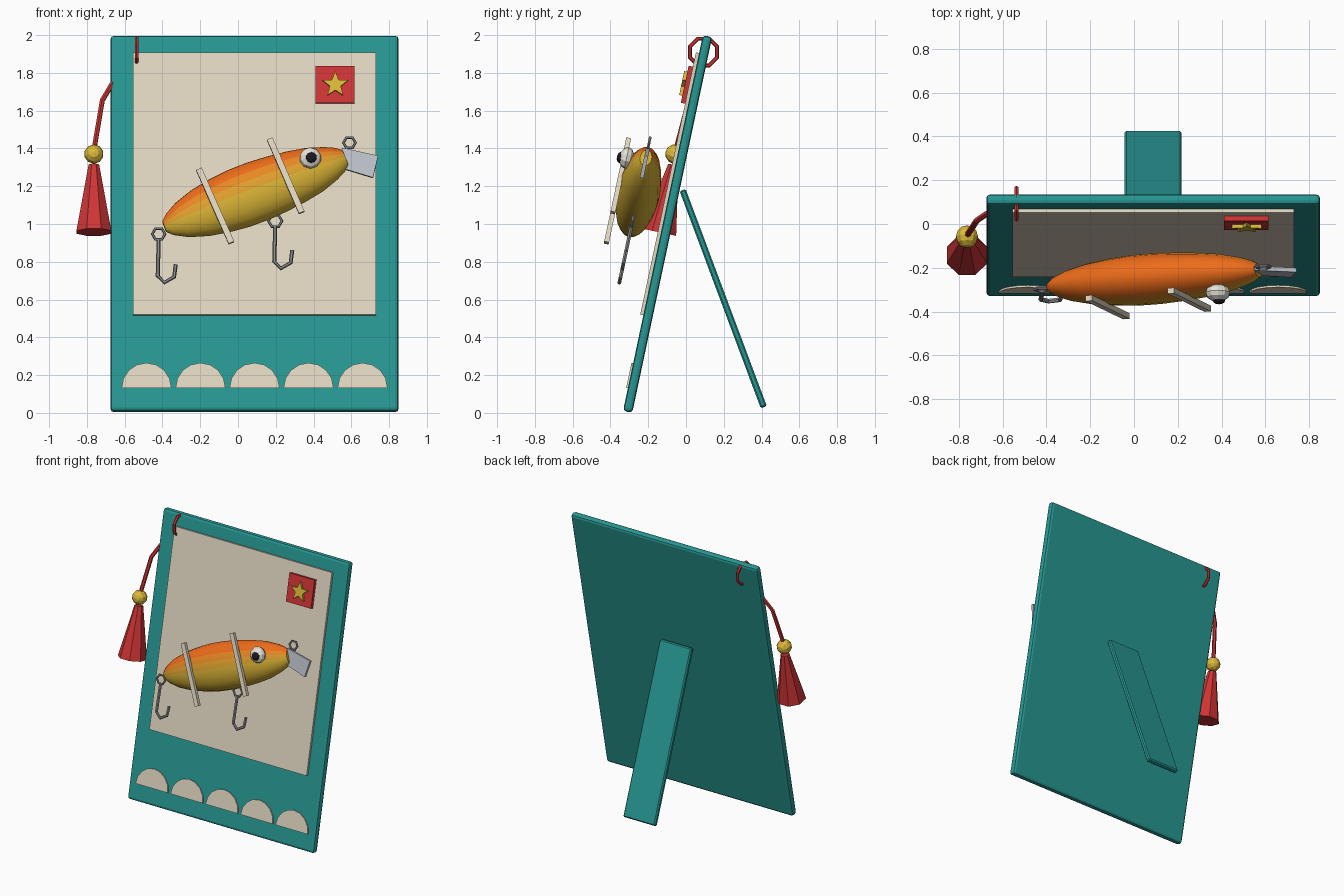
import bpy, bmesh
from math import sin, cos, pi, radians, atan2
from mathutils import Matrix, Vector

if "Cube" in bpy.data.objects:
    bpy.data.objects.remove(bpy.data.objects["Cube"])

S, C = sin(radians(12)), cos(radians(12))
# Leaning frame: local x = across, y = up the board, z = out of its front
LEAN = Matrix(((1, 0, 0, 0), (0, S, -C, -.0975), (0, C, S, 1), (0, 0, 0, 1)))
CX = .0875


def L(x, z, w):
    """Front-view x and z plus height w off the board -> local point."""
    return Vector((x, (z - 1 - S * w) / C, w))


def mat(name, col):
    m = bpy.data.materials.new(name)
    m.diffuse_color = (*col, 1)
    m.use_nodes = True
    m.node_tree.nodes["Principled BSDF"].inputs["Base Color"].default_value = m.diffuse_color
    return m


TEAL = mat("teal", (.02, .31, .29))
CREAM = mat("cream", (.75, .68, .53))
RED = mat("red", (.62, .035, .035))
GOLD = mat("gold", (.72, .49, .04))
STEEL = mat("steel", (.28, .28, .29))
SILVER = mat("silver", (.5, .53, .58))
WHITE = mat("white", (.8, .77, .68))
BLACK = mat("black", (.01, .01, .015))


def finish(name, bm, material, matrix=LEAN, smooth=False):
    bmesh.ops.recalc_face_normals(bm, faces=bm.faces[:])
    me = bpy.data.meshes.new(name)
    bm.to_mesh(me)
    bm.free()
    me.transform(matrix)
    ob = bpy.data.objects.new(name, me)
    bpy.context.collection.objects.link(ob)
    for m in material if isinstance(material, list) else [material]:
        me.materials.append(m)
    for p in me.polygons:
        p.use_smooth = smooth
    return ob


def box(name, center, size, material, turn=Matrix(), bevel=0, segs=1, matrix=LEAN):
    bm = bmesh.new()
    place = Matrix.Translation(center) @ turn @ Matrix.Diagonal((*size, 1))
    bmesh.ops.create_cube(bm, size=1, matrix=place)
    if bevel:
        bmesh.ops.bevel(bm, geom=bm.edges[:], offset=bevel, segments=segs,
                        profile=.5, affect='EDGES')
    return finish(name, bm, material, matrix)


def prism(name, pts, w0, w1, material):
    """Extrude a front-view outline between two heights off the board."""
    bm = bmesh.new()
    f = bm.faces.new([bm.verts.new(L(x, z, w0)) for x, z in pts])
    new = bmesh.ops.extrude_face_region(bm, geom=[f])["geom"]
    bmesh.ops.translate(bm, vec=(0, 0, w1 - w0),
                        verts=[v for v in new if isinstance(v, bmesh.types.BMVert)])
    return finish(name, bm, material)


def ball(name, center, radii, material, u=10, v=6, smooth=False):
    bm = bmesh.new()
    bmesh.ops.create_uvsphere(bm, u_segments=u, v_segments=v, radius=1,
                              matrix=Matrix.Translation(center) @ Matrix.Diagonal((*radii, 1)))
    return finish(name, bm, material, smooth=smooth)


def tube(name, pts, r, material, closed=False, matrix=LEAN, sides=6):
    """Round wire through a few points."""
    bm = bmesh.new()
    n, rings = len(pts), []
    pts = [Vector(p) for p in pts]
    ref = (pts[1] - pts[0]).cross(pts[2] - pts[1]).normalized()
    for i, p in enumerate(pts):
        a = pts[(i - 1) % n] if closed or i else p
        b = pts[(i + 1) % n] if closed or i < n - 1 else p
        t = (b - a).normalized()
        side = t.cross(ref).normalized()
        up = side.cross(t)
        rings.append([bm.verts.new(p + r * (cos(k * 2 * pi / sides) * side + sin(k * 2 * pi / sides) * up))
                      for k in range(sides)])
    for i in range(n if closed else n - 1):
        a, b = rings[i], rings[(i + 1) % n]
        for k in range(sides):
            j = (k + 1) % sides
            bm.faces.new((a[k], a[j], b[j], b[k]))
    if not closed:
        bm.faces.new(rings[0])
        bm.faces.new(rings[-1])
    return finish(name, bm, material, matrix)


# Board, paper panel and rear strut
box("board", (CX, 0, 0), (1.525, 2.034, .05), TEAL, bevel=.018, segs=2)
box("paper_panel", L(CX, 1.2125, .032), (1.285, 1.42, .02), CREAM)
top, foot = Vector((CX, -.018, 1.18)), Vector((CX, .412, .03))
d = foot - top
box("rear_strut", (top + foot) / 2, (.26, .034, d.length), TEAL,
    Matrix.Rotation(atan2(d.y, -d.z), 4, 'X'), .008, 1, Matrix())

# Scallops along the bottom
for i in range(5):
    x = CX + (i - 2) * .286
    prism(f"scallop_{i + 1}", [(x + .132 * cos(k * pi / 8), .13 + .132 * sin(k * pi / 8))
                               for k in range(9)], .02, .034, CREAM)

# Stamp with a star
box("stamp", L(.513, 1.737, .052), (.205, .2, .026), RED)
prism("star", [(.515 + r * sin(k * pi / 5), 1.735 + r * cos(k * pi / 5))
               for k in range(10) for r in [(.07, .03)[k % 2]]], .06, .082, GOLD)

# Lure body: lofted oval sections, orange back fading to a gold belly
W = .185
tail, nose = L(-.39, .985, W), L(.568, 1.35, W)
axis = nose - tail
ang = atan2(axis.y, axis.x)
perp = Vector((-sin(ang), cos(ang), 0))
profile = [(0, .03), (.03, .06), (.1, .1), (.2, .133), (.3, .152), (.41, .164), (.52, .165),
           (.62, .158), (.73, .145), (.83, .126), (.92, .095), (.97, .07), (1, .045)]
N, BANDS = 20, 7
fade = [mat(f"lure_{i}", [a + (b - a) * i / (BANDS - 1) for a, b in
                          zip((.68, .44, .035), (.85, .15, .01))]) for i in range(BANDS)]
bm = bmesh.new()
rings = [[bm.verts.new(tail + axis * t + perp * r * sin(k * 2 * pi / N)
                       + Vector((0, 0, r * .69 * cos(k * 2 * pi / N)))) for k in range(N)]
         for t, r in profile]
for a, b in zip(rings, rings[1:]):
    for k in range(N):
        j = (k + 1) % N
        f = bm.faces.new((a[k], a[j], b[j], b[k]))
        h = sin((k + .5) * 2 * pi / N)
        f.material_index = max(0, min(BANDS - 1, round((h + .2) / .9 * (BANDS - 1))))
bm.faces.new(rings[0])
bm.faces.new(rings[-1])
finish("lure_body", bm, fade, smooth=True)
bpy.context.view_layer.objects.active = bpy.data.objects["lure_body"]
bpy.data.objects["lure_body"].select_set(True)
bpy.ops.object.shade_smooth_by_angle(angle=radians(50))

# Slats across the lure
for i, (x0, z0, x1, z1) in enumerate([(-.207, 1.29, -.035, .9), (.168, 1.45, .337, 1.06)]):
    a, b = L(x0, z0, .296), L(x1, z1, .296)
    e = b - a
    box(f"slat_{i + 1}", (a + b) / 2, (e.length, .032, .026), CREAM,
        Matrix.Rotation(atan2(e.y, e.x), 4, 'Z'))

# Eye and diving lip
ball("eye_white", L(.383, 1.35, .285), (.058, .058, .04), WHITE)
ball("eye_pupil", L(.388, 1.352, .317), (.03, .03, .02), BLACK)
prism("diving_lip", [(.55, 1.40), (.742, 1.358), (.715, 1.242), (.54, 1.295)],
      W - .01, W + .01, SILVER)

# Wire eyelets and hooks
for name, x, z, r in [("nose_eyelet", .59, 1.43, .032), ("tail_eyelet", -.42, .947, .034),
                      ("belly_eyelet", .197, 1.016, .036)]:
    tube(name, [L(x, z, W) + Vector((r * cos(k * pi / 3), r * sin(k * pi / 3), 0))
                for k in range(6)], .008, STEEL, True)
for name, x, z in [("tail_hook", -.42, .915), ("belly_hook", .197, .99)]:
    tube(name, [L(x + dx, z + dz, W) for dx, dz in
                [(0, 0), (-.005, -.19), (.03, -.225), (.082, -.195), (.09, -.13)]], .011, STEEL)

# Cord loop, hanging cord, bead and tassel
tube("cord_loop", [(-.537, .093 + .077 * cos(k * pi / 4 + pi / 8), 1.91 + .077 * sin(k * pi / 4 + pi / 8))
                   for k in range(8)], .011, RED, True, Matrix())
tube("cord", [L(-.55, 1.89, 0), L(-.67, 1.735, .01), L(-.718, 1.655, .025), L(-.763, 1.39, .038)],
     .014, RED)
ball("bead", L(-.763, 1.37, .038), (.052,) * 3, GOLD)
bm = bmesh.new()
bmesh.ops.create_cone(bm, cap_ends=True, segments=8, radius1=.1, radius2=.03, depth=.365,
                      matrix=Matrix.Translation(L(-.763, 1.135, .035)) @ Matrix.Rotation(-pi / 2, 4, 'X')
                      @ Matrix.Rotation(pi / 8, 4, 'Z'))
finish("tassel", bm, RED)
